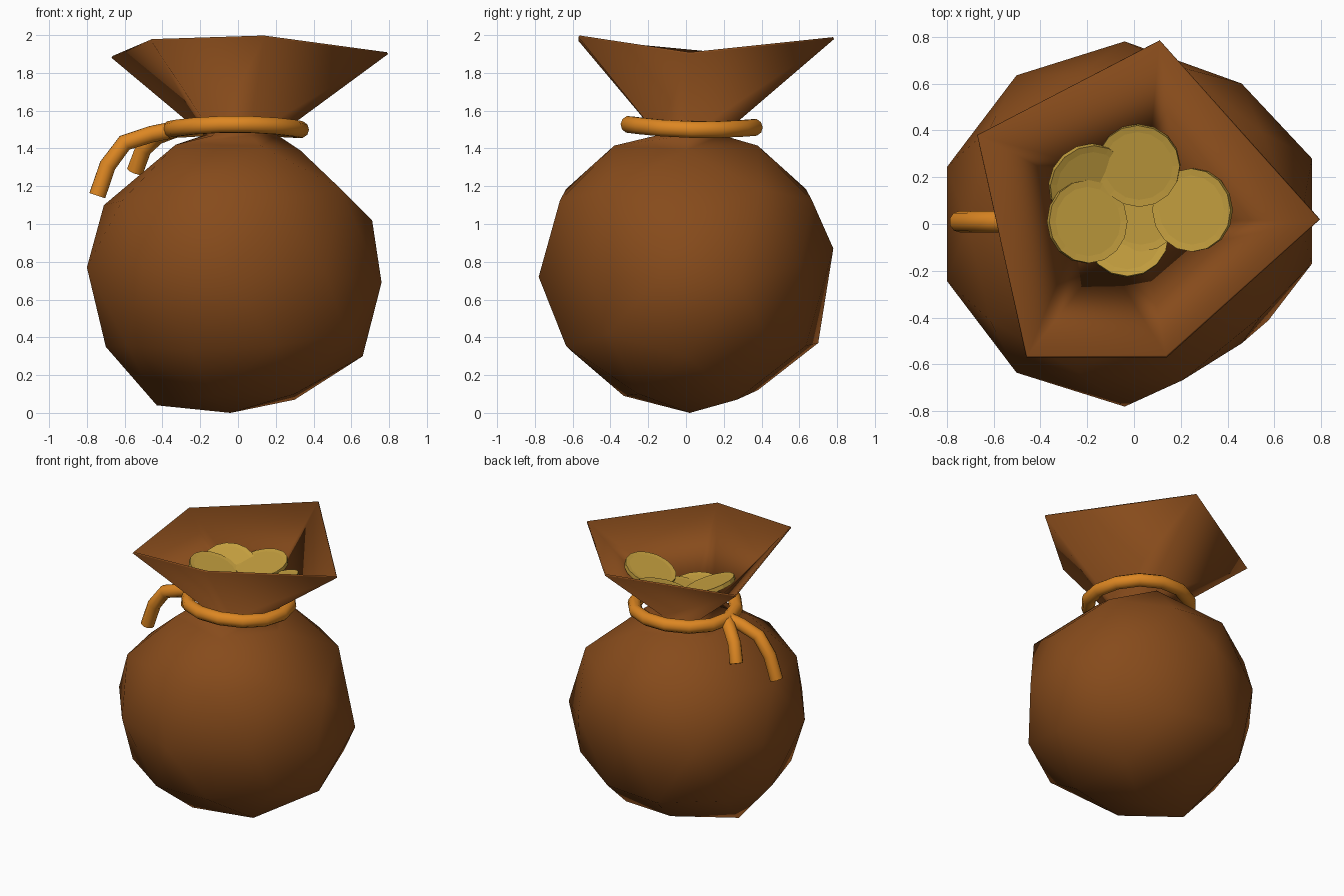
import bpy, bmesh, math
from mathutils import Vector, Matrix

if "Cube" in bpy.data.objects:
    bpy.data.objects.remove(bpy.data.objects["Cube"])


def material(name, rgb):
    m = bpy.data.materials.new(name)
    m.diffuse_color = (*rgb, 1)
    m.use_nodes = True
    m.node_tree.nodes["Principled BSDF"].inputs["Base Color"].default_value = m.diffuse_color
    return m


LEATHER = material("leather", (0.24, 0.07, 0.011))
CORD = material("cord", (0.72, 0.24, 0.016))
GOLD = material("gold", (0.56, 0.35, 0.05))


def mesh_object(name, bm, mat, smooth=False):
    me = bpy.data.meshes.new(name)
    bmesh.ops.recalc_face_normals(bm, faces=bm.faces)
    bm.normal_update()
    # keep outside faces pointing outwards, judged by the lowest face
    if min(bm.faces, key=lambda f: f.calc_center_median().z).normal.z > 0:
        bmesh.ops.reverse_faces(bm, faces=bm.faces)
    bm.to_mesh(me)
    bm.free()
    me.materials.append(mat)
    for p in me.polygons:
        p.use_smooth = smooth
    ob = bpy.data.objects.new(name, me)
    bpy.context.collection.objects.link(ob)
    return ob


# Sack: lumpy icosphere, opened on top, with a pinched neck and flared mouth
bm = bmesh.new()
bmesh.ops.create_icosphere(bm, subdivisions=2, radius=1.0)
for v in bm.verts:
    v.co = Vector((v.co.x * 0.82 - 0.02, v.co.y * 0.785, v.co.z * 0.79 + 0.77))
lumps = [(0.76, 0.28, 0.69), (0.76, -0.17, 0.69), (0.46, -0.51, 0.74),
         (0.46, 0.60, 0.78), (0.71, 0.0, 1.02), (-0.04, 0.78, 0.87),
         (-0.04, -0.78, 0.72), (-0.43, 0.0, 0.04), (-0.71, 0.0, 1.10),
         (-0.70, 0.0, 0.35), (-0.24, -0.61, 0.33), (-0.25, 0.70, 0.37),
         (0.66, 0.0, 0.30), (0.30, -0.25, 0.10), (0.30, 0.27, 0.07),
         (-0.14, -0.33, 0.09), (-0.14, 0.38, 0.12),
         (0.33, 0.0, 1.39), (0.12, 0.38, 1.415), (0.12, -0.38, 1.415),
         (-0.33, 0.25, 1.42), (-0.33, -0.25, 1.42), (-0.04, 0.02, 0.0)]
for p in map(Vector, lumps):
    min(bm.verts, key=lambda v: (v.co - p).length).co = p
bmesh.ops.delete(bm, geom=[max(bm.verts, key=lambda v: v.co.z)], context='VERTS')

neck = [(0.21, 0.01, 1.47), (0.06, 0.19, 1.47), (-0.18, 0.13, 1.47),
        (-0.13, -0.15, 1.47), (0.06, -0.15, 1.47)]
mouth = [(0.795, 0.02, 1.90), (0.11, 0.785, 1.98), (-0.67, 0.38, 1.88),
         (-0.46, -0.57, 1.97), (0.14, -0.57, 1.99)]
edges = [e for e in bm.edges if e.is_boundary]
for ring in (neck, mouth):
    ext = bmesh.ops.extrude_edge_only(bm, edges=edges)["geom"]
    verts = [g for g in ext if isinstance(g, bmesh.types.BMVert)]
    verts.sort(key=lambda v: (math.atan2(v.co.y, v.co.x) + 0.4) % math.tau)
    for v, p in zip(verts, ring):
        v.co = p
    edges = [e for e in bm.edges if e.is_boundary and all(v in verts for v in e.verts)]
sack = mesh_object("sack", bm, LEATHER, True)
wall = sack.modifiers.new("wall", 'SOLIDIFY')
wall.thickness = 0.012
wall.offset = -1


# Cord: ring around the neck and two hanging tails
def cord(name, pts, closed=False):
    cu = bpy.data.curves.new(name, 'CURVE')
    cu.dimensions = '3D'
    cu.bevel_depth = 0.046
    cu.bevel_resolution = 3
    cu.use_fill_caps = True
    sp = cu.splines.new('POLY')
    sp.points.add(len(pts) - 1)
    for q, p in zip(sp.points, pts):
        q.co = (*p, 1)
    sp.use_cyclic_u = closed
    sp.use_smooth = True
    cu.materials.append(CORD)
    ob = bpy.data.objects.new(name, cu)
    bpy.context.collection.objects.link(ob)


angles = [math.tau * i / 14 for i in range(14)]
cord("cord_ring", [(-0.015 + 0.345 * math.cos(a), 0.03 + 0.34 * math.sin(a),
                    1.50 + 0.02 * math.sin(a) ** 2 - 0.008 * math.sin(a)) for a in angles], True)
cord("cord_tail_long", [(-0.34, 0.02, 1.50), (-0.46, 0.01, 1.475), (-0.60, 0.01, 1.43),
                        (-0.69, 0.01, 1.31), (-0.745, 0.01, 1.15)])
cord("cord_tail_short", [(-0.34, 0.02, 1.50), (-0.43, 0.10, 1.465),
                         (-0.50, 0.15, 1.40), (-0.545, 0.19, 1.28)])

# Coins: thin discs with a shallow recessed face, (x, y, z, tilt x, tilt y)
coins = [(0.02, 0.25, 1.70, 12, -6), (-0.20, 0.01, 1.70, -3, 20),
         (0.25, 0.06, 1.71, 2, -20), (-0.19, 0.17, 1.68, 18, 16),
         (0.03, 0.06, 1.63, 4, -3), (-0.03, -0.05, 1.61, -10, 3)]
for i, (x, y, z, tx, ty) in enumerate(coins):
    bm = bmesh.new()
    bmesh.ops.create_cone(bm, cap_ends=True, segments=16, radius1=0.178,
                          radius2=0.178, depth=0.03)
    caps = [f for f in bm.faces if len(f.verts) > 4]
    bmesh.ops.inset_individual(bm, faces=caps, thickness=0.03, depth=-0.003)
    rot = Matrix.Rotation(math.radians(ty), 4, 'Y') @ Matrix.Rotation(math.radians(tx), 4, 'X')
    bm.transform(Matrix.Translation((x, y, z)) @ rot)
    mesh_object(f"coin_{i + 1}", bm, GOLD)
